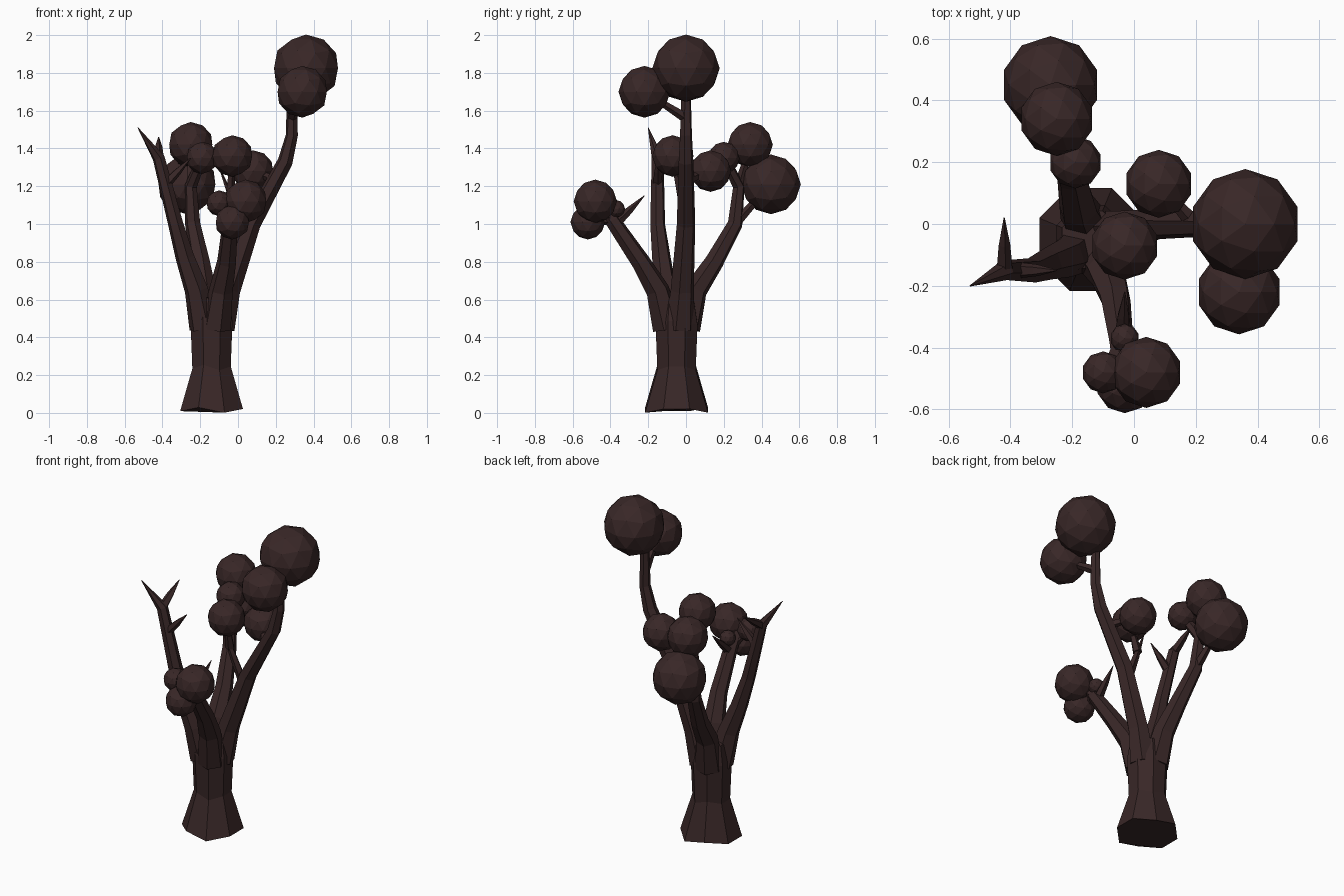
import bpy, bmesh, math
from mathutils import Vector, Matrix

cube = bpy.data.objects.get("Cube")
if cube:
    bpy.data.objects.remove(cube)

bark_color = (0.04, 0.02, 0.02, 1)
bark = bpy.data.materials.new("dark_brown")
bark.use_nodes = True
bark.diffuse_color = bark_color
bark.node_tree.nodes["Principled BSDF"].inputs["Base Color"].default_value = bark_color

trunk_axis = Vector((-0.14, -0.05, 0))
up = Vector((0, 0, 1))


def finish(name, bm):
    """Turn the bmesh into a flat-shaded object."""
    bmesh.ops.recalc_face_normals(bm, faces=bm.faces[:])
    mesh = bpy.data.meshes.new(name)
    bm.to_mesh(mesh)
    bm.free()
    mesh.materials.append(bark)
    part = bpy.data.objects.new(name, mesh)
    bpy.context.collection.objects.link(part)


def skin(bm, rings):
    """Bridge successive rings and cap both ends."""
    for lower, upper in zip(rings, rings[1:]):
        for i in range(len(lower)):
            bm.faces.new((lower[i - 1], lower[i], upper[i], upper[i - 1]))
    bm.faces.new(rings[0][::-1])
    bm.faces.new(rings[-1])


def limb(name, path, radii, sides):
    """Faceted tube along a path, with one radius for each point."""
    bm = bmesh.new()
    rings = []
    last = len(path) - 1
    for k, (point, radius) in enumerate(zip(path, radii)):
        along = path[min(k + 1, last)] - path[max(k - 1, 0)]
        side = Vector((1, 0.3, 0)).cross(along).normalized()
        other = along.cross(side).normalized()
        ring = []
        for i in range(sides):
            angle = math.tau * i / sides
            offset = side * math.cos(angle) + other * math.sin(angle)
            ring.append(bm.verts.new(point + radius * offset))
        rings.append(ring)
    skin(bm, rings)
    finish(name, bm)
    return path


def branch(name, joints, end, pointed=False):
    """Main limb leaving the trunk crown and thinning at every joint."""
    joints = [Vector(joint) for joint in joints]
    outward = joints[0] - trunk_axis
    outward.z = 0
    root = trunk_axis + outward * 0.5 + up * 0.45
    path = [root, *joints, Vector(end)]
    radii = [0.08 * 0.8 ** k for k in range(len(path))]
    if pointed:
        radii[-1] = 0.002
    return limb(name, path, radii, sides=6)


def twig(name, parent, at, end, pointed=False):
    """Thin limb leaving the parent path at a fractional joint index."""
    joint = int(at)
    start = parent[joint].lerp(parent[joint + 1], at - joint)
    end = Vector(end)
    middle = start.lerp(end, 0.5)
    tip_radius = 0.002 if pointed else 0.014
    return limb(name, [start, middle, end], [0.028, 0.02, tip_radius], sides=5)


def clump(name, center, radius):
    """Faceted foliage ball; gives back its centre for limbs to reach."""
    center = Vector(center)
    bm = bmesh.new()
    bmesh.ops.create_icosphere(bm, subdivisions=2, radius=radius, matrix=Matrix.Translation(center))
    finish(name, bm)
    return center


def trunk(name, profile, sides=8):
    """Flared stump with a wavy foot and crown."""
    bm = bmesh.new()
    rings = []
    for height, radius in profile:
        ring = []
        for i in range(sides):
            angle = math.tau * (i + 0.5) / sides
            wave = 0.015 * math.cos(angle * 3)
            spoke = Vector((math.cos(angle), math.sin(angle), 0))
            ring.append(bm.verts.new(trunk_axis + spoke * radius + up * (height + wave)))
        rings.append(ring)
    skin(bm, rings)
    finish(name, bm)


trunk("trunk", [(0.015, 0.18), (0.24, 0.11), (0.48, 0.12), (0.6, 0.1)])

# Rounded foliage clumps
top = clump("top_clump", (0.36, 0, 1.825), radius=0.178)
top_front = clump("top_front_clump", (0.34, -0.22, 1.7), radius=0.137)
back_low = clump("back_low_clump", (-0.27, 0.45, 1.21), radius=0.158)
back_high = clump("back_high_clump", (-0.25, 0.34, 1.42), radius=0.12)
back_small = clump("back_small_clump", (-0.19, 0.2, 1.35), radius=0.085)
inner_back = clump("inner_back_clump", (0.08, 0.13, 1.28), radius=0.11)
inner = clump("inner_clump", (-0.03, -0.07, 1.36), radius=0.11)
front = clump("front_clump", (0.04, -0.48, 1.12), radius=0.115)
front_side = clump("front_side_clump", (-0.1, -0.48, 1.11), radius=0.068)
front_low = clump("front_low_clump", (-0.03, -0.52, 1.01), radius=0.092)
clump("front_tiny_clump", (-0.03, -0.37, 1.08), radius=0.047)

# Tall branch, rising straight into the top clump
column_top = Vector((0.285, 0, 1.7))
tall = branch("tall_branch", [(-0.05, -0.02, 0.65), (0.07, 0, 1), (0.25, 0, 1.33),
                              (0.285, 0, 1.47)], column_top)
twig("top_twig", [column_top, top], 0, top)
twig("top_front_twig", tall, 4.4, top_front)
twig("inner_back_twig", tall, 2.7, inner_back)
inner_twig = twig("inner_spike", tall, 1.8, (-0.1, -0.03, 1.3), pointed=True)
twig("inner_clump_twig", inner_twig, 1.2, inner)

# Bare side branch with pointed forks
bare = branch("bare_branch", [(-0.22, -0.11, 0.65), (-0.28, -0.13, 0.82), (-0.33, -0.15, 1),
                              (-0.42, -0.15, 1.35)], (-0.53, -0.2, 1.51), pointed=True)
twig("bare_fork", bare, 4, (-0.42, 0.02, 1.46), pointed=True)
twig("bare_inner_spike", bare, 3.6, (-0.25, -0.15, 1.35), pointed=True)

# Low front branch
low = branch("front_branch", [(-0.09, -0.15, 0.65), (-0.06, -0.24, 0.8), (-0.04, -0.39, 1.02)],
             (-0.04, -0.45, 1.1))
twig("front_spike", low, 2.9, (-0.03, -0.22, 1.15), pointed=True)
for name, center in (("front", front), ("front_side", front_side), ("front_low", front_low)):
    twig(name + "_twig", low, 3, center)

# Back branch
back = branch("back_branch", [(-0.18, 0.05, 0.65), (-0.2, 0.15, 0.8), (-0.24, 0.26, 1),
                              (-0.25, 0.28, 1.2)], back_small)
twig("back_low_twig", back, 3, back_low)
twig("back_high_twig", back, 4, back_high)
